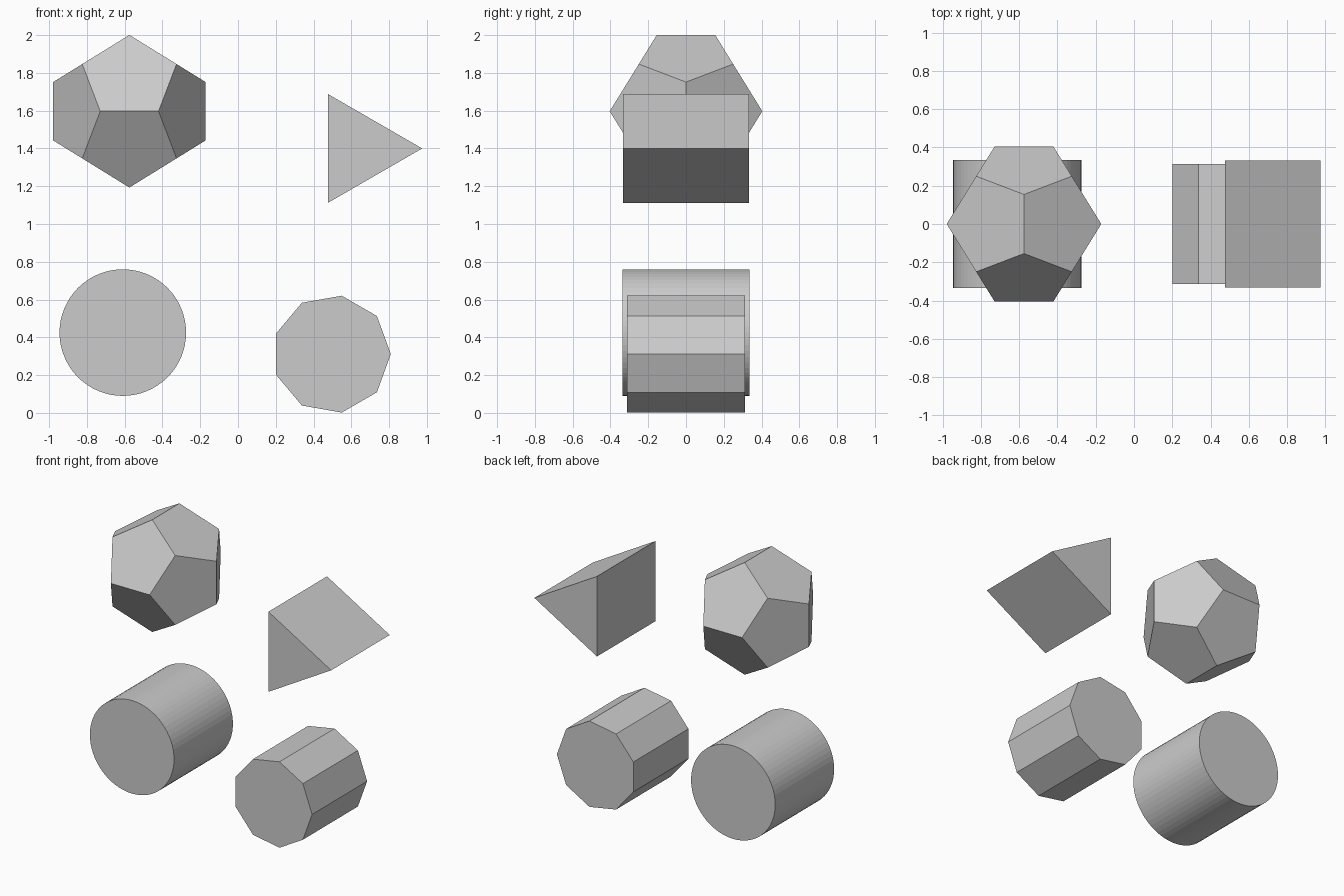
import bpy, bmesh, math

if "Cube" in bpy.data.objects:
    bpy.data.objects.remove(bpy.data.objects["Cube"])

PHI = (1 + math.sqrt(5)) / 2


def add_object(name, bm, location):
    bmesh.ops.recalc_face_normals(bm, faces=bm.faces)
    mesh = bpy.data.meshes.new(name)
    bm.to_mesh(mesh)
    bm.free()
    obj = bpy.data.objects.new(name, mesh)
    obj.location = location
    bpy.context.collection.objects.link(obj)


def prism(name, sides, radius, depth, x, z):
    """Regular prism along y with one corner pointing to +x."""
    bm = bmesh.new()
    rings = []
    for y in (-depth / 2, depth / 2):
        angles = [2 * math.pi * i / sides for i in range(sides)]
        rings.append([bm.verts.new((radius * math.cos(a), y, radius * math.sin(a)))
                      for a in angles])
    front, back = rings
    bm.faces.new(front)
    bm.faces.new(back[::-1])
    for i in range(sides):
        j = (i + 1) % sides
        bm.faces.new((front[i], back[i], back[j], front[j]))
    add_object(name, bm, (x, 0, z))


def dodecahedron(name, half_width, x, z):
    """Hull of a cube plus three crossed rectangles, merged to pentagons."""
    a = half_width / PHI
    p, q = a / PHI, a * PHI
    bm = bmesh.new()
    for s in (-1, 1):
        for t in (-1, 1):
            for co in ((0, s * p, t * q), (s * p, t * q, 0), (s * q, 0, t * p),
                       (a, s * a, t * a), (-a, s * a, t * a)):
                bm.verts.new(co)
    bmesh.ops.convex_hull(bm, input=bm.verts)
    bmesh.ops.dissolve_limit(bm, angle_limit=math.radians(2),
                             verts=bm.verts, edges=bm.edges)
    add_object(name, bm, (x, 0, z))


# Upper row
dodecahedron("dodecahedron", 0.404, -0.575, 1.597)
prism("triangular_prism", 3, 0.333, 0.666, 0.642, 1.4)

# Lower row
prism("cylinder", 64, 0.335, 0.67, -0.61, 0.425)
prism("nine_sided_prism", 9, 0.314, 0.626, 0.495, 0.311)
